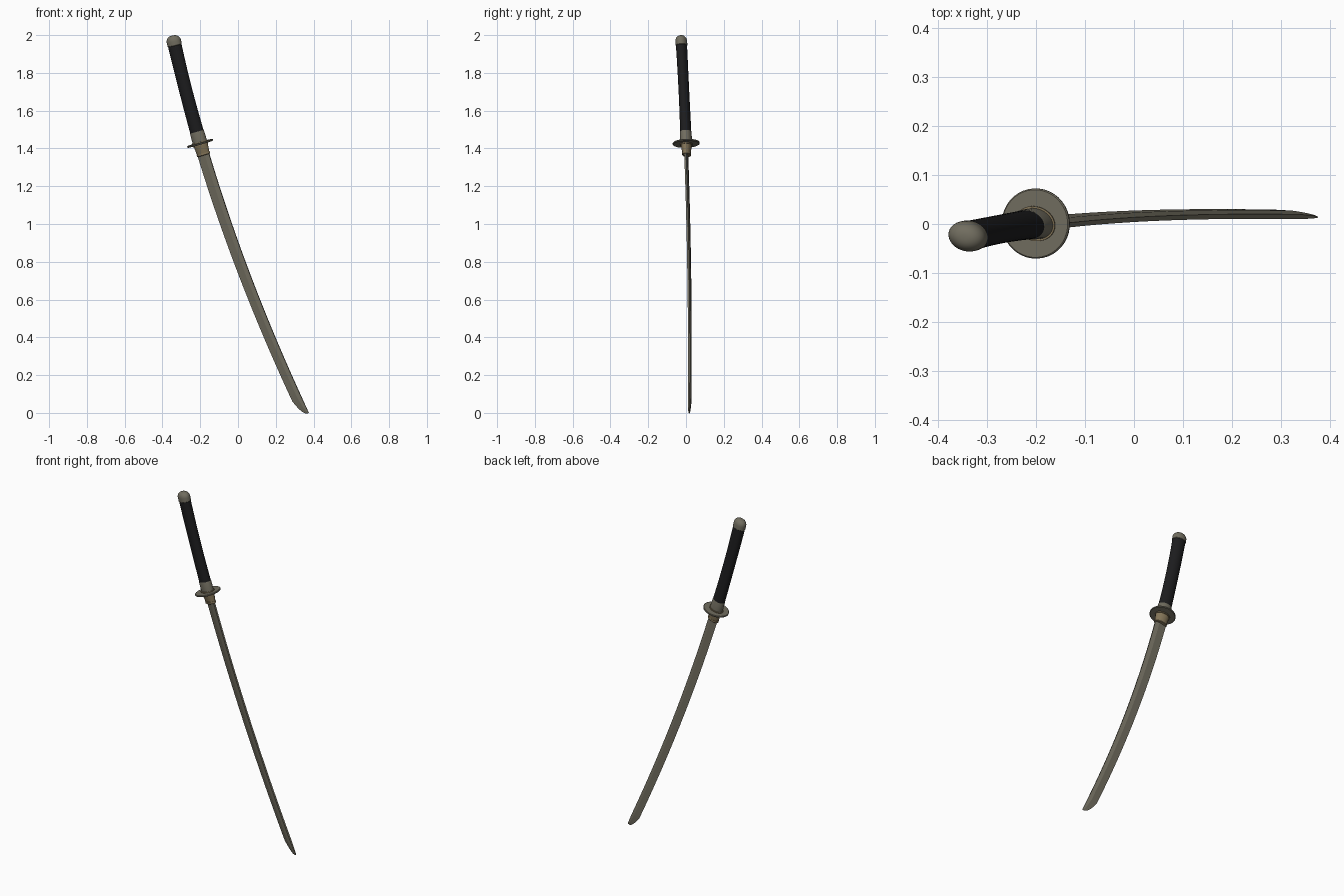
import bpy, bmesh, math
from mathutils import Vector

if "Cube" in bpy.data.objects:
    bpy.data.objects.remove(bpy.data.objects["Cube"])


def material(name, rgb):
    m = bpy.data.materials.new(name)
    m.diffuse_color = (*rgb, 1)
    m.use_nodes = True
    m.node_tree.nodes["Principled BSDF"].inputs["Base Color"].default_value = m.diffuse_color
    return m


STEEL = material("grey steel", (0.165, 0.153, 0.115))
BRASS = material("dull brass", (0.23, 0.178, 0.098))
BLACK = material("black wrap", (0.012, 0.012, 0.013))


# Sword centre line: a gentle curve through pommel, guard and tip
def quad(z, pts):
    (z0, v0), (z1, v1), (z2, v2) = pts
    d1 = (v1 - v0) / (z1 - z0)
    d2 = ((v2 - v1) / (z2 - z1) - d1) / (z2 - z0)
    return v0 + d1 * (z - z0) + d2 * (z - z0) * (z - z1)


def centre(z):
    return Vector((quad(z, ((2, -0.347), (1.427, -0.2), (-0.013, 0.348))),
                   quad(z, ((2, -0.027), (1.427, 0.001), (-0.013, 0.022))), z))


def frame(z):
    """Point, direction of the cutting edge, direction of the flat side."""
    t = (centre(z - 0.001) - centre(z + 0.001)).normalized()
    a = math.radians(14)
    n = Vector((-math.cos(a), math.sin(a), 0))
    n = (n - t * n.dot(t)).normalized()
    return centre(z), n, t.cross(n)


def loft(name, rings, mat, angle=35):
    """rings: list of (z, [(u, v), ...]) placed across the centre line."""
    bm = bmesh.new()
    loops = []
    for z, sec in rings:
        p, n, b = frame(z)
        loops.append([bm.verts.new(p + n * u + b * v) for u, v in sec])
    k = len(loops[0])
    for r0, r1 in zip(loops, loops[1:]):
        for i in range(k):
            bm.faces.new((r0[i], r0[(i + 1) % k], r1[(i + 1) % k], r1[i]))
    bm.faces.new(loops[0])
    bm.faces.new(loops[-1])
    bmesh.ops.recalc_face_normals(bm, faces=bm.faces)
    me = bpy.data.meshes.new(name)
    bm.to_mesh(me)
    bm.free()
    me.materials.append(mat)
    ob = bpy.data.objects.new(name, me)
    bpy.context.collection.objects.link(ob)
    bpy.ops.object.select_all(action='DESELECT')
    ob.select_set(True)
    bpy.context.view_layer.objects.active = ob
    bpy.ops.object.shade_smooth_by_angle(angle=math.radians(angle))
    return ob


def oval(a, b, n=40):
    return [(a * math.cos(2 * math.pi * i / n), b * math.sin(2 * math.pi * i / n))
            for i in range(n)]


def ovals(name, profile, mat):
    return loft(name, [(z, oval(a, b)) for z, a, b in profile], mat)


# Handle wrap, slightly waisted
ovals("handle_wrap", [(1.48 + 0.475 * i / 12,) + tuple(
    r - 0.0015 * math.sin(math.pi * i / 12) for r in (0.037, 0.029)) for i in range(13)], BLACK)

# Domed pommel cap
cap = [(1.945, 0.037, 0.029), (1.947, 0.039, 0.0305), (1.967, 0.039, 0.0305)]
for i in range(1, 8):
    f = math.radians(i * 12)
    cap.append((1.967 + 0.031 * math.sin(f),
                0.039 * math.cos(f) ** 0.8, 0.0305 * math.cos(f) ** 0.8))
ovals("pommel_cap", cap, STEEL)

# Collar between handle and guard
ovals("handle_collar", [(1.435, 0.0395, 0.031), (1.485, 0.0385, 0.030),
                        (1.489, 0.037, 0.029)], STEEL)

# Round guard with softened rim
ovals("guard", [(1.4225, 0.069, 0.069), (1.4245, 0.0715, 0.0715),
                (1.4295, 0.0715, 0.0715), (1.4315, 0.069, 0.069)], STEEL)

# Washers either side of the guard
ovals("upper_washer", [(1.431, 0.043, 0.035), (1.436, 0.043, 0.035)], BRASS)
ovals("lower_washer", [(1.417, 0.042, 0.033), (1.423, 0.042, 0.033)], BRASS)

# Tapered blade collar and its end rim
ovals("blade_collar", [(1.42, 0.039, 0.029), (1.375, 0.035, 0.021)], BRASS)
ovals("blade_collar_rim", [(1.376, 0.037, 0.023), (1.366, 0.037, 0.023),
                           (1.364, 0.035, 0.021)], BRASS)


# Blade: flat spine, ridge line and cutting edge, swept to a point on the spine
def blade_section(z):
    d = z + 0.013
    tip = min(1.0, d / 0.083)
    w = (0.055 + 0.010 * d / 1.39) * max(tip, 0.0002) ** 0.4
    k = 0.1 + 0.9 * tip ** 0.5
    s = -0.031
    return [(s + w, 0), (s + w * 0.36, 0.0078 * k), (s, 0.005 * k),
            (s, -0.005 * k), (s + w * 0.36, -0.0078 * k)]


zs = [1.385 - (1.385 - 0.07) * i / 32 for i in range(33)]
zs += [-0.013 + 0.083 * (1 - i / 10) ** 2 for i in range(1, 11)]
loft("blade", [(z, blade_section(z)) for z in zs], STEEL, 8)
